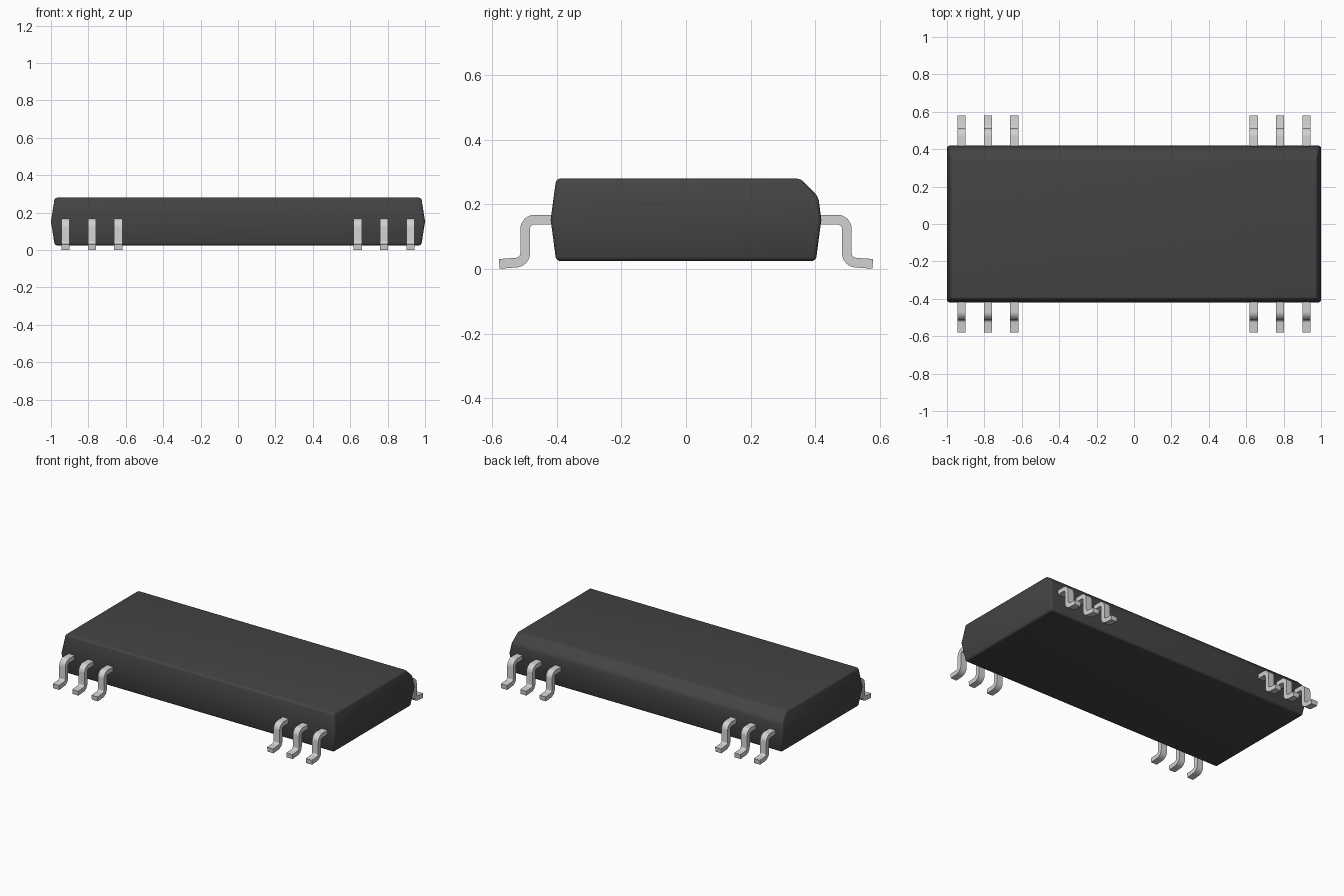
import bpy, bmesh, math
from mathutils import Vector

cube = bpy.data.objects.get("Cube")
if cube:
    bpy.data.objects.remove(cube, do_unlink=True)


def material(name, value, roughness):
    m = bpy.data.materials.new(name)
    m.use_nodes = True
    col = (value, value, value, 1)
    m.diffuse_color = col
    bsdf = m.node_tree.nodes["Principled BSDF"]
    bsdf.inputs["Base Color"].default_value = col
    bsdf.inputs["Roughness"].default_value = roughness
    return m


def finish(bm, name, mat):
    bmesh.ops.recalc_face_normals(bm, faces=bm.faces)
    mesh = bpy.data.meshes.new(name)
    bm.to_mesh(mesh)
    bm.free()
    mesh.materials.append(mat)
    obj = bpy.data.objects.new(name, mesh)
    bpy.context.collection.objects.link(obj)
    bpy.ops.object.select_all(action='DESELECT')
    obj.select_set(True)
    bpy.context.view_layer.objects.active = obj
    bpy.ops.object.shade_smooth_by_angle(angle=math.radians(30))


dark = material("dark_plastic", 0.058, 0.6)
silver = material("silver_metal", 0.64, 0.5)

# Package body: tapered loft through a wide middle ring
bm = bmesh.new()
rings = []
for hx, hy, z in ((0.98, 0.402, 0.025), (1.0, 0.419, 0.153), (0.98, 0.402, 0.28)):
    rings.append([bm.verts.new((sx * hx, sy * hy, z))
                  for sx, sy in ((-1, -1), (1, -1), (1, 1), (-1, 1))])
for low, high in zip(rings, rings[1:]):
    for i in range(4):
        j = (i + 1) % 4
        bm.faces.new((low[i], low[j], high[j], high[i]))
bm.faces.new(rings[0][::-1])
bm.faces.new(rings[2])

# Sloped orientation edge along the top of the back
bmesh.ops.bisect_plane(bm, geom=bm.verts[:] + bm.edges[:] + bm.faces[:],
                       plane_co=(0, 0.355, 0.28), plane_no=(0, 0.058, 0.056),
                       clear_outer=True)
bmesh.ops.holes_fill(bm, edges=[e for e in bm.edges if e.is_boundary], sides=0)
bmesh.ops.recalc_face_normals(bm, faces=bm.faces)

# Soft rounding of every sharp edge
sharp = [e for e in bm.edges if e.calc_face_angle() > math.radians(30)]
bmesh.ops.bevel(bm, geom=sharp, offset=0.013, segments=4, profile=0.5, affect='EDGES')
finish(bm, "package_body", dark)


# Gull-wing lead: centre line with rounded corners, offset to a strip
def rounded(points, radius, steps=6):
    pts = [Vector(p) for p in points]
    out = [pts[0]]
    for a, b, c in zip(pts, pts[1:], pts[2:]):
        u, v = (a - b).normalized(), (c - b).normalized()
        half = u.angle(v) / 2
        centre = b + (u + v).normalized() * radius / math.sin(half)
        reach = radius / math.tan(half)
        start, end = b + u * reach - centre, b + v * reach - centre
        for k in range(steps + 1):
            out.append(centre + start.lerp(end, k / steps).normalized() * radius)
    return out + [pts[-1]]


def add_lead(name, x, side, width=0.044, thick=0.03):
    path = rounded([(0.39, 0.153), (0.498, 0.153), (0.498, 0.022), (0.578, 0.016)], 0.029)
    bm = bmesh.new()
    sections = []
    for i, p in enumerate(path):
        d = (path[min(i + 1, len(path) - 1)] - path[max(i - 1, 0)]).normalized()
        n = Vector((-d.y, d.x)) * thick / 2
        sections.append([bm.verts.new((x + sx * width / 2, side * (p + sn * n).x, (p + sn * n).y))
                         for sx, sn in ((-1, -1), (1, -1), (1, 1), (-1, 1))])
    for a, b in zip(sections, sections[1:]):
        for i in range(4):
            j = (i + 1) % 4
            bm.faces.new((a[i], a[j], b[j], b[i]))
    bm.faces.new(sections[0])
    bm.faces.new(sections[-1])
    finish(bm, name, silver)


# Three leads near each end, on the front and the back
for side, side_name in ((-1, "front"), (1, "back")):
    for end, end_name in ((-1, "right"), (1, "left")):
        for n, x in enumerate((0.64, 0.781, 0.922), 1):
            add_lead(f"{side_name}_{end_name}_lead_{n}", end * x, side)
